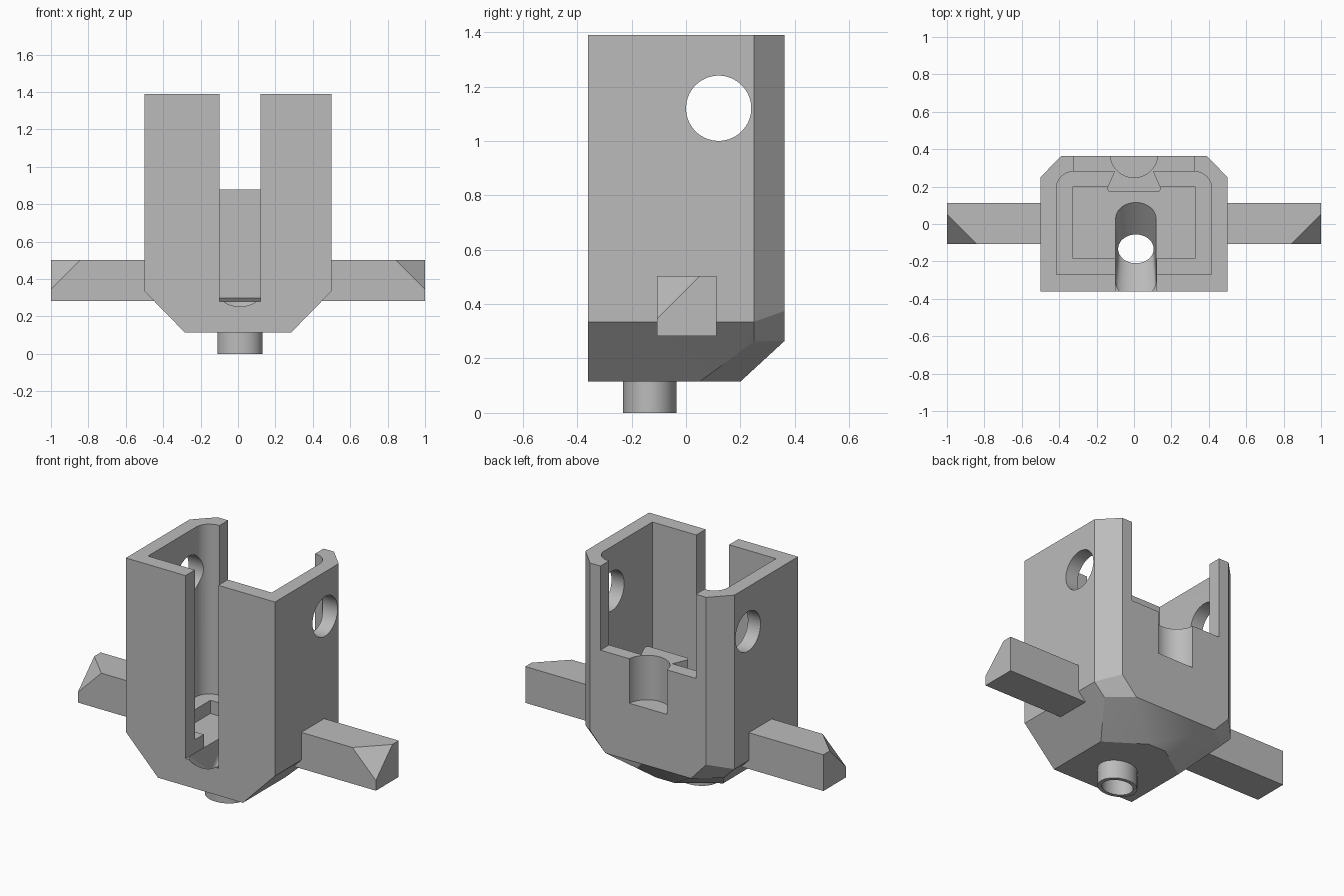
import bpy, bmesh
from math import sin, cos, pi, radians
from mathutils import Vector

cube = bpy.data.objects.get("Cube")
if cube:
    bpy.data.objects.remove(cube, do_unlink=True)

grey = bpy.data.materials.new("plain_grey")
grey.use_nodes = True
COLOUR = (0.5, 0.5, 0.5, 1)
grey.diffuse_color = COLOUR
grey.node_tree.nodes["Principled BSDF"].inputs["Base Color"].default_value = COLOUR


def finish(name, bm):
    bmesh.ops.recalc_face_normals(bm, faces=bm.faces)
    mesh = bpy.data.meshes.new(name)
    bm.to_mesh(mesh)
    bm.free()
    mesh.materials.append(grey)
    obj = bpy.data.objects.new(name, mesh)
    bpy.context.collection.objects.link(obj)
    return obj


def hull(name, points):
    bm = bmesh.new()
    for p in points:
        bm.verts.new(p)
    bmesh.ops.convex_hull(bm, input=bm.verts)
    loose = [v for v in bm.verts if not v.link_faces]
    bmesh.ops.delete(bm, geom=loose, context='VERTS')
    bmesh.ops.dissolve_limit(bm, angle_limit=radians(1), verts=bm.verts, edges=bm.edges)
    return finish(name, bm)


def mirrored(points):
    return [(s * x, y, z) for x, y, z in points for s in (-1, 1)]


def loft(name, rings):
    # Closed skin through rings of equal point count
    bm = bmesh.new()
    loops = [[bm.verts.new(p) for p in ring] for ring in rings]
    n = len(loops[0])
    for a, b in zip(loops, loops[1:]):
        for i in range(n):
            j = (i + 1) % n
            bm.faces.new((a[i], a[j], b[j], b[i]))
    bm.faces.new(loops[0][::-1])
    bm.faces.new(loops[-1])
    return finish(name, bm)


def prism(name, outline, z0, z1):
    return loft(name, [[(x, y, z) for x, y in outline] for z in (z0, z1)])


def box(name, x0, x1, y0, y1, z0, z1):
    return prism(name, [(x0, y0), (x1, y0), (x1, y1), (x0, y1)], z0, z1)


def oval(cx, cy, rx, ry, stretch=0, n=48):
    # Ellipse, optionally pulled apart along y
    pts = []
    for i in range(n):
        a = 2 * pi * (i + 0.5) / n
        shift = stretch if sin(a) > 0 else -stretch
        pts.append((cx + rx * cos(a), cy + ry * sin(a) + shift))
    return pts


def combine(target, tool, operation='DIFFERENCE', keep=False):
    mod = target.modifiers.new("combine", 'BOOLEAN')
    mod.operation = operation
    mod.solver = 'EXACT'
    mod.object = tool
    bpy.context.view_layer.objects.active = target
    bpy.ops.object.modifier_apply(modifier=mod.name)
    if not keep:
        bpy.data.objects.remove(tool, do_unlink=True)


# Outer shell with bevelled back corners and tapered underside
plan = [(0.5, -0.36), (0.5, 0.25), (0.39, 0.363)]
body = hull("body", mirrored([(x, y, 1.39) for x, y in plan] + [
    (0.5, -0.36, 0.335), (0.285, -0.36, 0.115),
    (0.5, 0.25, 0.335), (0.39, 0.363, 0.375),
    (0.427, 0.25, 0.262), (0.287, 0.363, 0.265),
    (0.285, 0.05, 0.115), (0.06, 0.2, 0.115)]))

# Main cavity with rounded back corners
W, R, BACK = 0.415, 0.09, 0.28
arc = [(W - R + R * cos(i * pi / 20), BACK - R + R * sin(i * pi / 20)) for i in range(11)]
outline = [(W, -0.27)] + arc + [(-x, y) for x, y in reversed(arc)] + [(-W, -0.27)]
combine(body, prism("cavity", outline, 0.36, 1.6))
combine(body, box("floor_pit", -0.325, 0.325, -0.185, 0.2, 0.28, 0.5))

# Boss on the inside of the back wall
boss_plan = [(0.1, 0.29), (0.1, 0.275), (0.145, 0.19), (0.132, 0.17)]
boss = hull("back_boss", mirrored(
    [(x, y, 0.88) for x, y in boss_plan] +
    [(x, y, 0.30 if y < 0.18 else 0.275) for x, y in boss_plan]))
combine(body, boss, 'UNION')

# Front slot, back opening and half-round notch
combine(body, box("front_slot", -0.1, 0.12, -0.6, -0.1, 0.28, 1.6))
combine(body, box("back_opening", -0.32, 0.32, 0.21, 0.6, 0.88, 1.6))
combine(body, prism("notch", oval(0, 0.375, 0.127, 0.127), 0.61, 1.1))

# Round hole through both side walls
ring = oval(0.12, 1.12, 0.12, 0.12)
combine(body, loft("side_holes", [[(x, y, z) for y, z in ring] for x in (-0.7, 0.7)]))

# Hollow outlet below, fed by a sloping channel
CX, CY = 0.01, -0.133
outlet = prism("outlet", oval(CX, CY, 0.12, 0.0985), 0, 0.125)
bore = oval(CX, CY, 0.095, 0.077)
mouth = oval(CX, -0.14, 0.108, 0.085, 0.17)
levels = [(bore, -0.1), (bore, 0.14), (mouth, 0.28), (mouth, 0.32)]
channel = loft("channel", [[(x, y, z) for x, y in o] for o, z in levels])
combine(body, channel, keep=True)
combine(outlet, channel)

# Side arms with a clipped front upper corner
C = 0.158
arms = []
for side, label in ((-1, "right_arm"), (1, "left_arm")):
    pts = [(0.45, y, z) for y in (-0.107, 0.112) for z in (0.283, 0.503)]
    pts += [(1, -0.107, 0.283), (1, 0.112, 0.283), (1, 0.112, 0.503),
            (1 - C, -0.107, 0.503), (1, -0.107 + C, 0.503), (1, -0.107, 0.503 - C)]
    arms.append(hull(label, [(side * x, y, z) for x, y, z in pts]))

# Smooth curved walls, keep hard edges
for obj in [body, outlet] + arms:
    bpy.ops.object.select_all(action='DESELECT')
    obj.select_set(True)
    bpy.context.view_layer.objects.active = obj
    bpy.ops.object.shade_smooth_by_angle(angle=radians(25))
